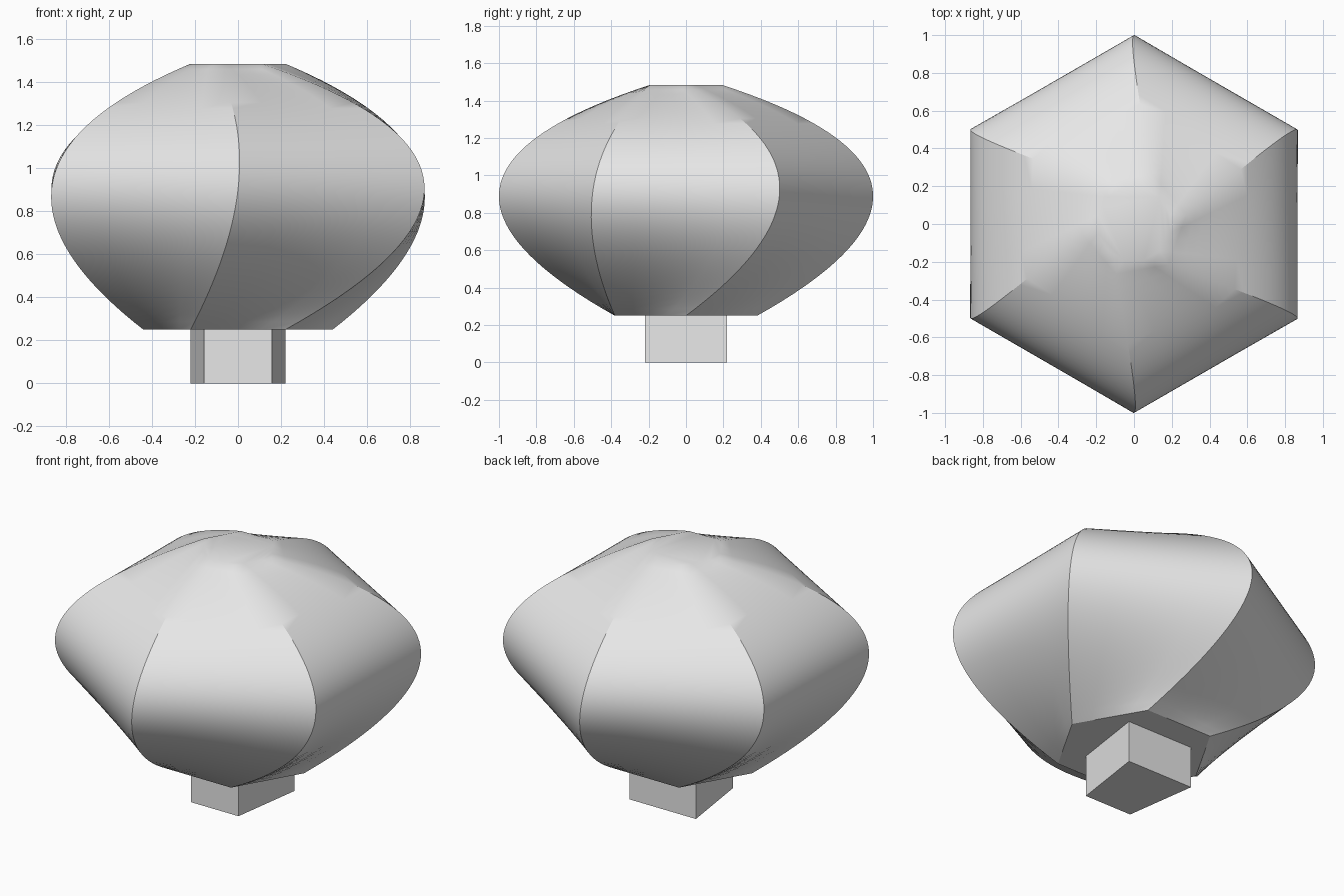
import bpy, bmesh
from math import cos, sin, radians
from mathutils import Vector

cube = bpy.data.objects.get("Cube")
if cube:
    bpy.data.objects.remove(cube, do_unlink=True)

grey = bpy.data.materials.new("light_grey")
grey.use_nodes = True
grey.diffuse_color = (0.8, 0.8, 0.8, 1)
grey.node_tree.nodes["Principled BSDF"].inputs["Base Color"].default_value = (0.8, 0.8, 0.8, 1)


def make_object(name, bm):
    bmesh.ops.recalc_face_normals(bm, faces=bm.faces)
    mesh = bpy.data.meshes.new(name)
    bm.to_mesh(mesh)
    bm.free()
    mesh.materials.append(grey)
    obj = bpy.data.objects.new(name, mesh)
    bpy.context.collection.objects.link(obj)
    return obj


def skin(name, rings):
    """Bridge matching closed rings with quads and cap both ends."""
    bm = bmesh.new()
    rows = [[bm.verts.new(p) for p in ring] for ring in rings]
    n = len(rows[0])
    for low, high in zip(rows, rows[1:]):
        for i in range(n):
            j = (i + 1) % n
            bm.faces.new((low[i], low[j], high[j], high[i]))
    bm.faces.new(rows[0][::-1])
    bm.faces.new(rows[-1])
    return make_object(name, bm)


def corner(radius, z, degrees):
    a = radians(degrees)
    return Vector((radius * cos(a), radius * sin(a), z))


def quadratic(a, b, c, mid, t):
    """Smooth curve through a, b and c, reaching b at t = mid."""
    return (a * ((t - mid) * (t - 1) / mid)
            + b * (t * (1 - t) / (mid * (1 - mid)))
            + c * (t * (t - mid) / (1 - mid)))


# Body: hexagonal loft, the widest section turned against the two ends
ROWS, SPLITS, MID = 40, 4, 0.476
rings = []
for r in range(ROWS + 1):
    t = r / ROWS
    hexagon = [quadratic(corner(0.44, 0.25, 60 * k),
                         corner(1.0, 0.90, 60 * k + 30),
                         corner(0.22, 1.484, 60 * k), MID, t) for k in range(6)]
    rings.append([hexagon[k].lerp(hexagon[(k + 1) % 6], s / SPLITS)
                  for k in range(6) for s in range(SPLITS)])
body = skin("lofted_body", rings)

# Stem: four-sided foot, narrower at the front
outline = [(-0.157, -0.22), (0.157, -0.22), (0.22, 0.22), (-0.22, 0.22)]
skin("stem", [[(x, y, z) for x, y in outline] for z in (0, 0.25)])

# Smooth the curved sides but keep the strong ridges sharp
bpy.ops.object.select_all(action='DESELECT')
body.select_set(True)
bpy.context.view_layer.objects.active = body
bpy.ops.object.shade_smooth_by_angle(angle=radians(30))
